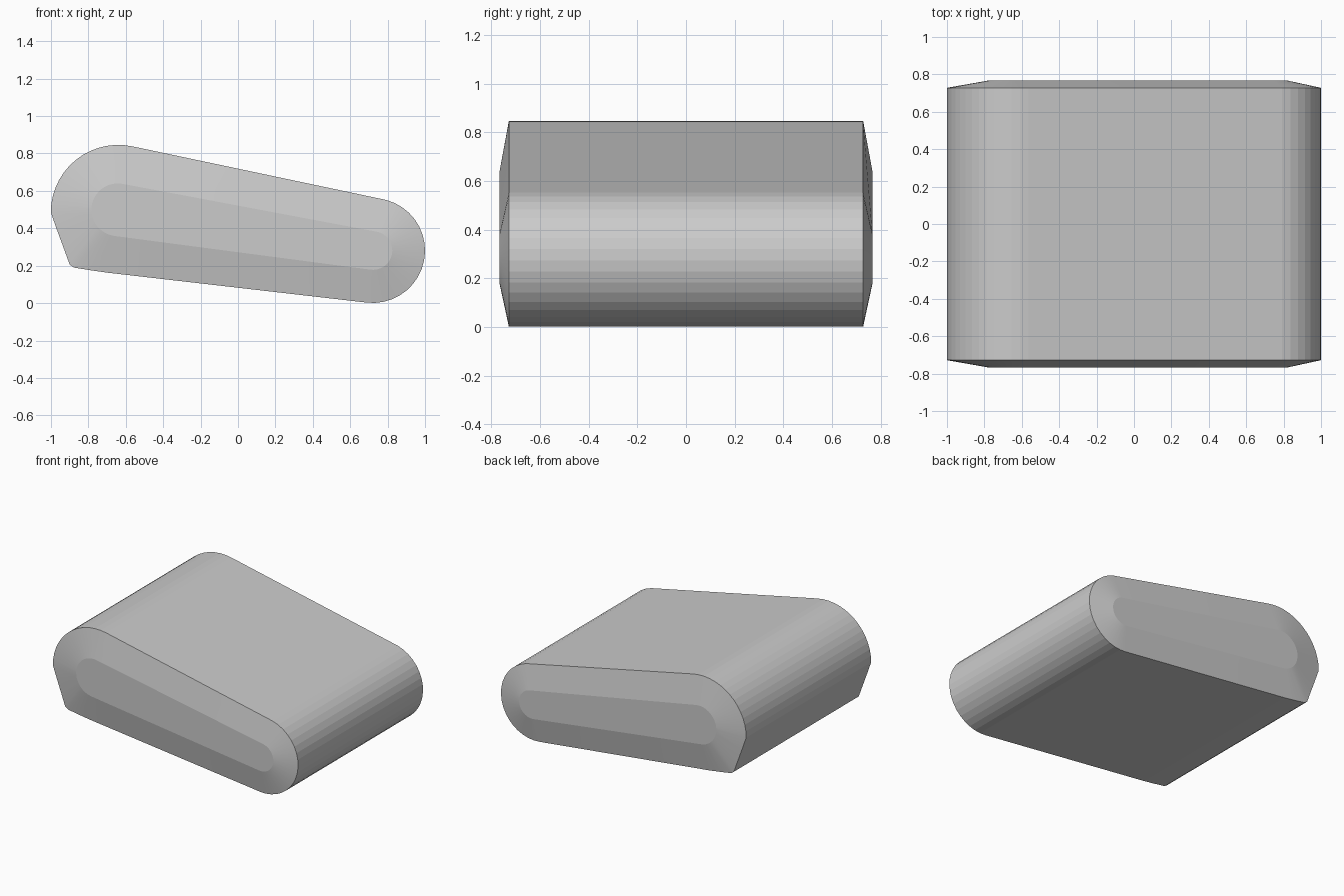
import bpy, bmesh
from math import cos, sin, radians

if "Cube" in bpy.data.objects:
    bpy.data.objects.remove(bpy.data.objects["Cube"])


def arc(cx, cz, r, a0, a1, n):
    pts = []
    for i in range(n + 1):
        a = radians(a0 + (a1 - a0) * i / n)
        pts.append((cx + r * cos(a), cz + r * sin(a)))
    return pts


# Outer side profile: big rear arc, small front arc, underside, cut rear face
outer = (arc(-0.64, 0.485, 0.361, 180, 78, 14)
         + arc(0.72, 0.281, 0.28, 75, -97, 18)
         + [(-0.70, 0.163), (-0.79, 0.176), (-0.877, 0.190), (-0.900, 0.206),
            (-0.933, 0.297), (-0.967, 0.389)])

# Raised inner side panel, matched point for point
inner = (arc(-0.643, 0.499, 0.141, 180, 79, 14)
         + arc(0.722, 0.281, 0.103, 77, -98, 18)
         + arc(-0.643, 0.499, 0.141, 262, 193, 5))

# Cross-section rings along y: panel, rim, rim, panel
bm = bmesh.new()
rings = [[bm.verts.new((x, y, z)) for x, z in prof]
         for prof, y in ((inner, -0.766), (outer, -0.728),
                         (outer, 0.728), (inner, 0.766))]
n = len(outer)
for k in range(3):
    for i in range(n):
        j = (i + 1) % n
        f = bm.faces.new((rings[k][i], rings[k][j], rings[k + 1][j], rings[k + 1][i]))
        f.smooth = k != 1          # sloped sides smooth, body wall faceted
bm.faces.new(rings[0])
bm.faces.new(rings[3][::-1])
bmesh.ops.recalc_face_normals(bm, faces=bm.faces)

# Crisp rims around the panels and the body
for ring in rings:
    for i in range(n):
        bm.edges.get((ring[i], ring[(i + 1) % n])).smooth = False

mesh = bpy.data.meshes.new("wedge_body")
bm.to_mesh(mesh)
bm.free()
bpy.context.collection.objects.link(bpy.data.objects.new("wedge_body", mesh))
